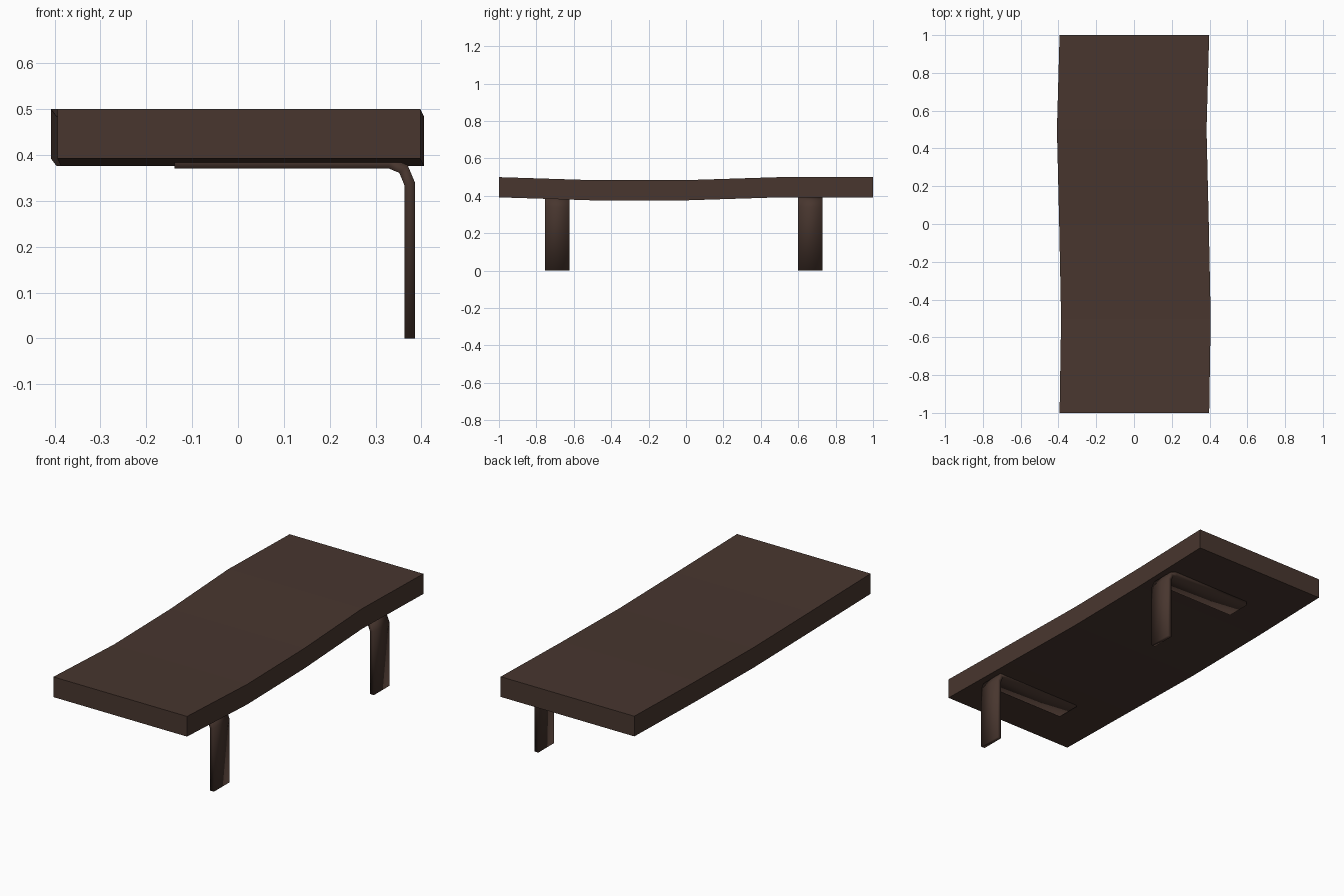
import bpy, bmesh

if "Cube" in bpy.data.objects:
    bpy.data.objects.remove(bpy.data.objects["Cube"])

wood = bpy.data.materials.new("dark_brown")
wood.diffuse_color = (0.065, 0.037, 0.028, 1)
wood.use_nodes = True
wood.node_tree.nodes["Principled BSDF"].inputs["Base Color"].default_value = wood.diffuse_color


def loft(name, rings, smooth=False):
    """Join equal-sized rings of points into a capped solid."""
    bm = bmesh.new()
    loops = [[bm.verts.new(p) for p in ring] for ring in rings]
    for a, b in zip(loops, loops[1:]):
        for i in range(len(a)):
            j = (i + 1) % len(a)
            bm.faces.new((a[i], a[j], b[j], b[i]))
    bm.faces.new(loops[0])
    bm.faces.new(loops[-1])
    bmesh.ops.recalc_face_normals(bm, faces=bm.faces)
    for f in bm.faces:
        f.smooth = smooth
    me = bpy.data.meshes.new(name)
    bm.to_mesh(me)
    bm.free()
    me.materials.append(wood)
    ob = bpy.data.objects.new(name, me)
    bpy.context.collection.objects.link(ob)
    return ob


# Warped plank: (y, centre x, top z) stations
W, T = 0.396, 0.108
stations = [(-1, 0.002, 0.5), (-0.5, 0.010, 0.484), (0, 0.0, 0.484),
            (0.5, -0.012, 0.5), (1, 0.002, 0.5)]
loft("plank_top", [[(c - W, y, z - T), (c + W, y, z - T), (c + W, y, z), (c - W, y, z)]
                   for y, c, z in stations])

# Bent strip legs: outer/inner profile pairs in x, z from the foot to the bar end
profile = [((0.386, 0), (0.363, 0)),
           ((0.386, 0.34), (0.363, 0.334)),
           ((0.370, 0.378), (0.352, 0.361)),
           ((0.333, 0.394), (0.328, 0.371)),
           ((-0.138, 0.394), (-0.138, 0.371))]
for name, yc in (("front_leg", -0.689), ("back_leg", 0.665)):
    y0, y1 = yc - 0.066, yc + 0.066
    loft(name, [[(o[0], y0, o[1]), (o[0], y1, o[1]), (i[0], y1, i[1]), (i[0], y0, i[1])]
                for o, i in profile], smooth=True)
